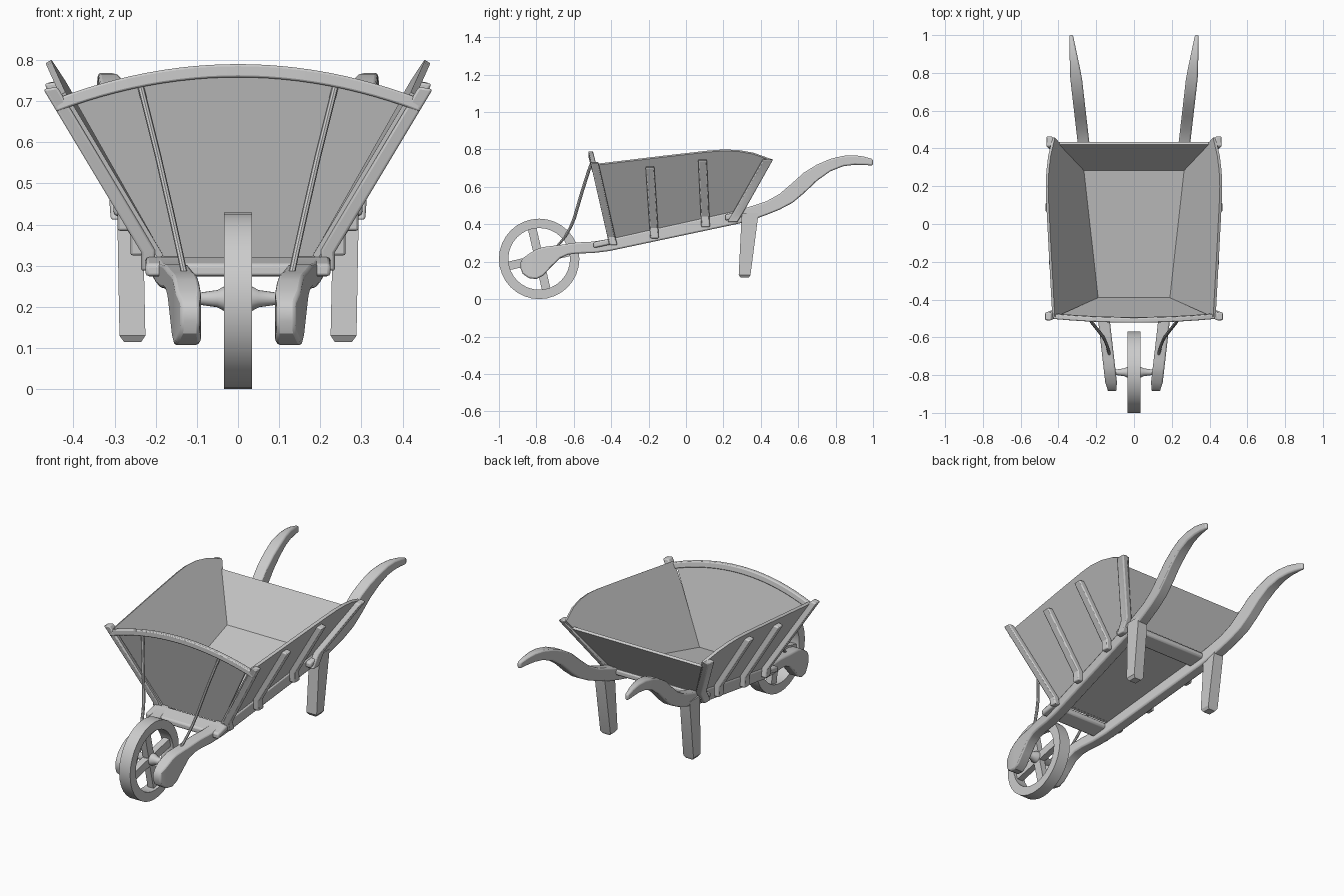
import bpy, bmesh
from math import sin, cos, pi, radians
from mathutils import Vector

if "Cube" in bpy.data.objects:
    bpy.data.objects.remove(bpy.data.objects["Cube"])


def skin(name, sections, closed=False, mirror=False, bevel=0.0):
    """Join equal-length cross-sections into a solid (closed = ring, no caps)."""
    bm = bmesh.new()
    rows = [[bm.verts.new(p) for p in s] for s in sections]
    n = len(rows[0])
    for i in range(len(rows) if closed else len(rows) - 1):
        a, b = rows[i], rows[(i + 1) % len(rows)]
        for j in range(n):
            k = (j + 1) % n
            bm.faces.new((a[j], a[k], b[k], b[j]))
    if not closed:
        bm.faces.new(rows[0])
        bm.faces.new(rows[-1])
    bmesh.ops.recalc_face_normals(bm, faces=bm.faces)
    me = bpy.data.meshes.new(name)
    bm.to_mesh(me)
    bm.free()
    ob = bpy.data.objects.new(name, me)
    bpy.context.collection.objects.link(ob)
    bpy.ops.object.select_all(action='DESELECT')
    ob.select_set(True)
    bpy.context.view_layer.objects.active = ob
    bpy.ops.object.shade_smooth_by_angle(angle=radians(30))
    if bevel:
        m = ob.modifiers.new("Bevel", 'BEVEL')
        m.width, m.segments, m.limit_method = bevel, 2, 'ANGLE'
        m.angle_limit = radians(40)
    if mirror:
        ob.modifiers.new("Mirror", 'MIRROR')
    return ob


def slab(name, pts, offset, **kw):
    """Flat polygon given a thickness."""
    o = Vector(offset)
    return skin(name, [[Vector(p) for p in pts], [Vector(p) + o for p in pts]], **kw)


def ring(x, r, cy, cz, n):
    return [(x, cy + r * cos(2 * pi * i / n), cz + r * sin(2 * pi * i / n)) for i in range(n)]


def side_x(y, z):      # inner plane of the sloping side
    return 0.19 + 0.596 * (z - 0.34) - 0.017 * (y + 0.39)


def floor_z(y):        # sloping floor
    return 0.34 + 0.216 * (y + 0.39)


def shaft_x(y):        # shafts spread towards the handles
    return 0.12 + 0.115 * (y + 0.85)


# Wheel: rim, spokes, hub and axle
WY, WZ, R = -0.785, 0.215, 0.215
N = 32
rim = []
for i in range(N):
    a = 2 * pi * i / N
    rim.append([(x, WY + r * cos(a), WZ + r * sin(a))
                for x, r in ((-0.034, 0.165), (-0.034, R), (0.034, R), (0.034, 0.165))])
skin("wheel_rim", rim, closed=True)
for i in range(4):
    a = radians(103 + 90 * i)
    d, s = Vector((0, cos(a), sin(a))), Vector((0, -sin(a), cos(a)))
    c = Vector((0, WY, WZ))
    skin("wheel_spoke", [[c + d * r + s * (u * 0.023) + Vector((v * 0.018, 0, 0))
                          for u, v in ((-1, -1), (1, -1), (1, 1), (-1, 1))]
                         for r in (0.01, 0.17)])
skin("wheel_axle", [ring(x, r, WY, WZ + 0.005, 16) for x, r in
                    ((-0.10, 0.014), (-0.085, 0.016), (-0.05, 0.021), (-0.03, 0.032),
                     (0.03, 0.032), (0.05, 0.021), (0.085, 0.016), (0.10, 0.014))])

# Shafts: rounded axle plate, straight beam and curved handle (y, bottom, top)
stations = ((-0.885, 0.165, 0.195), (-0.873, 0.135, 0.218), (-0.84, 0.112, 0.242),
            (-0.80, 0.107, 0.266), (-0.765, 0.125, 0.278), (-0.72, 0.172, 0.284),
            (-0.675, 0.218, 0.289), (-0.63, 0.238, 0.296), (-0.58, 0.244, 0.303),
            (-0.50, 0.246, 0.307), (-0.41, 0.257, 0.321), (0.28, 0.403, 0.475),
            (0.36, 0.425, 0.500), (0.43, 0.450, 0.523), (0.50, 0.478, 0.562),
            (0.57, 0.515, 0.622), (0.63, 0.565, 0.676), (0.70, 0.632, 0.719),
            (0.77, 0.682, 0.749), (0.84, 0.710, 0.766), (0.90, 0.718, 0.769),
            (0.95, 0.717, 0.762), (1.0, 0.714, 0.748))
secs = []
for y, zb, zt in stations:
    h = 0.031 if y < 0.78 else 0.031 - 0.021 * (y - 0.78) / 0.22
    if y < -0.86:
        h = 0.024
    x = shaft_x(y)
    secs.append([(x - h, y, zb), (x + h, y, zb), (x + h, y, zt), (x - h, y, zt)])
skin("shaft", secs, mirror=True, bevel=0.008)

# Legs
skin("leg", [[(xa, ya, z), (xb, ya, z), (xb, yb, z), (xa, yb, z)]
             for xa, xb, ya, yb, z in ((0.235, 0.277, 0.292, 0.337, 0.115),
                                       (0.225, 0.288, 0.282, 0.345, 0.130),
                                       (0.232, 0.294, 0.298, 0.388, 0.460))], mirror=True)

# Cross rails tenoned through the shafts
for name, y, z, hx in (("front_rail", -0.45, 0.298, 0.225), ("rear_rail", 0.255, 0.445, 0.302)):
    skin(name, [[(x, y + u * 0.045, z + u * 0.0095 + v * 0.016)
                 for u, v in ((-1, -1), (1, -1), (1, 1), (-1, 1))] for x in (-hx, hx)],
         bevel=0.009)

# Tray floor
slab("tray_floor", [(s * (side_x(y, floor_z(y)) + 0.008), y, floor_z(y))
                    for s, y in ((-1, -0.40), (1, -0.40), (1, 0.29), (-1, 0.29))],
     (0, 0, -0.02))

# Tray sides
outline = ((-0.412, 0.325), (-0.492, 0.722), (-0.1, 0.769), (0.12, 0.794), (0.2, 0.80),
           (0.28, 0.797), (0.36, 0.783), (0.458, 0.748), (0.272, 0.468))
slab("tray_side", [(side_x(y, z), y, z) for y, z in outline],
     (0.013, 0, -0.0077), mirror=True)

# Tray back board
slab("tray_back", [(s * (side_x(y, z) + 0.004), y, z) for s, y, z in
                   ((-1, 0.28, 0.48), (1, 0.28, 0.48), (1, 0.422, 0.71), (-1, 0.422, 0.71))],
     (0, 0.013, -0.008))


# Arched front board and its cap
def front_y(z):
    return -0.39 - 0.253 * (z - 0.34)


def arch(x):
    return 0.788 - 0.083 * (x / 0.44) ** 2


xs = [-0.40 + 0.05 * i for i in range(17)]
board = [(x, front_y(arch(x) - 0.008), arch(x) - 0.008) for x in xs]
board += [(s * side_x(-0.385, 0.32), front_y(0.32), 0.32) for s in (1, -1)]
slab("tray_front", board, (0, -0.014, -0.003))
cap = []
for i in range(25):
    x = -0.443 + 0.886 * i / 24
    z = arch(x)
    cap.append([(x, front_y(z) + dy, z + dz) for dy, dz in
                ((0.006, 0.002), (-0.019, 0.002), (-0.019, -0.03), (0.012, -0.03))])
skin("front_cap", cap, bevel=0.005)

# Side battens, bent to run down the outside of the shafts
battens = (("front_post", -0.490, 0.735, -0.388, 0.288, 0.021),
           ("side_batten", -0.193, 0.710, -0.168, 0.325, 0.023),
           ("side_batten", 0.088, 0.748, 0.105, 0.385, 0.023),
           ("rear_post", 0.438, 0.750, 0.248, 0.412, 0.027))
for name, yt, zt, yb, zb, w in battens:
    t = (floor_z(yb) - zb) / (zt - zb)
    for _ in range(5):
        t = (floor_z(yb + (yt - yb) * t) - zb) / (zt - zb)
    secs = []
    for k in (0.0, t, 1.0):
        y, z = yb + (yt - yb) * k, zb + (zt - zb) * k
        face = shaft_x(y) + 0.029 if k <= t else side_x(y, z) + 0.012
        if k == t:
            face = max(face, side_x(y, z) + 0.012)
        secs.append([(face, y - w, z), (face + 0.034, y - w, z - 0.006 * (k > 0)),
                     (face + 0.034, y + w, z - 0.006 * (k > 0)), (face, y + w, z)])
    skin(name, secs, mirror=True, bevel=0.006)

# Iron stays from the shafts up to the front board
stay = ((0.128, -0.700, 0.270), (0.134, -0.675, 0.298), (0.142, -0.645, 0.335),
        (0.153, -0.617, 0.385), (0.163, -0.598, 0.430), (0.195, -0.557, 0.570),
        (0.225, -0.519, 0.690), (0.237, -0.500, 0.738))
skin("front_stay", [[(x + 0.008 * cos(pi * i / 4), y + 0.009 * sin(pi * i / 4), z)
                     for i in range(8)] for x, y, z in stay], mirror=True)
